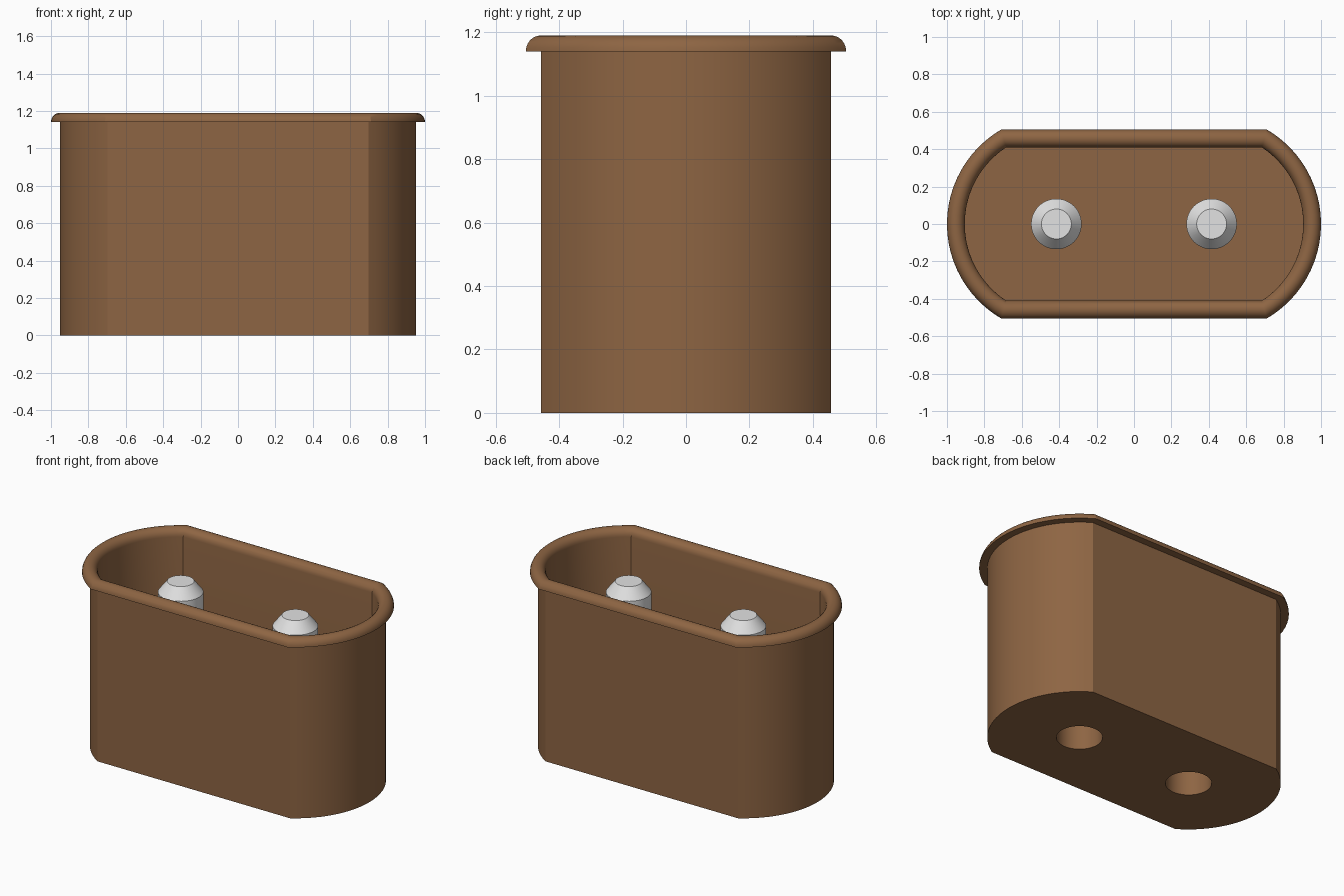
import bpy, bmesh, math

if "Cube" in bpy.data.objects:
    bpy.data.objects.remove(bpy.data.objects["Cube"], do_unlink=True)

PIN_X = 0.415          # pin centres, also the centres of the rounded ends
END_R = 0.5375         # radius of the rounded ends at the middle of the wall
HALF_Y = 0.4575        # half depth between the flat sides
RIM = 0.0475           # half width of the rim
FLOOR = 0.2


def material(name, rgb, rough):
    m = bpy.data.materials.new(name)
    m.use_nodes = True
    m.diffuse_color = (*rgb, 1)
    bsdf = m.node_tree.nodes["Principled BSDF"]
    bsdf.inputs["Base Color"].default_value = (*rgb, 1)
    bsdf.inputs["Roughness"].default_value = rough
    return m


brown = material("brown plastic", (0.27, 0.13, 0.056), 0.6)
silver = material("light grey metal", (0.76, 0.76, 0.76), 0.5)


def outline(offset, z, steps=24):
    """Flat-sided loop with rounded ends, grown outward by offset."""
    r, y = END_R + offset, HALF_Y + offset
    a = math.asin(y / r)
    pts = []
    for side in (0, math.pi):
        sign = math.cos(side)
        for i in range(steps + 1):
            t = side - a + 2 * a * i / steps
            pts.append((sign * PIN_X + r * math.cos(t), r * math.sin(t), z))
    return pts


def circle(x, r, z, steps=48):
    return [(x + r * math.cos(math.tau * i / steps),
             r * math.sin(math.tau * i / steps), z) for i in range(steps)]


def loft(name, loops, mat):
    """Skin a stack of matching loops and cap both ends."""
    bm = bmesh.new()
    rings = [[bm.verts.new(p) for p in loop] for loop in loops]
    n = len(rings[0])
    for low, high in zip(rings, rings[1:]):
        for i in range(n):
            j = (i + 1) % n
            bm.faces.new((low[i], low[j], high[j], high[i]))
    bm.faces.new(rings[0][::-1])
    bm.faces.new(rings[-1])
    bmesh.ops.recalc_face_normals(bm, faces=bm.faces)
    mesh = bpy.data.meshes.new(name)
    bm.to_mesh(mesh)
    bm.free()
    mesh.materials.append(mat)
    obj = bpy.data.objects.new(name, mesh)
    bpy.context.collection.objects.link(obj)
    return obj


def smooth(obj):
    bpy.ops.object.select_all(action="DESELECT")
    obj.select_set(True)
    bpy.context.view_layer.objects.active = obj
    bpy.ops.object.shade_smooth_by_angle(angle=math.radians(25))


# Housing: outer wall, half-round rim, inner wall and floor in one skin
section = [(0, 0), (0, 1.14)]
for i in range(13):
    t = math.pi * i / 12
    section.append((RIM * math.cos(t), 1.14 + 0.05 * math.sin(t)))
section.append((-RIM, FLOOR))
housing = loft("housing", [outline(d, z) for d, z in section], brown)

# Round recesses in the underside
for side, label in ((-1, "right"), (1, "left")):
    x = side * PIN_X
    cutter = loft(label + "_recess_cutter",
                  [circle(x, 0.135, -0.1), circle(x, 0.135, FLOOR - 0.02)], brown)
    cutter.hide_render = True
    cut = housing.modifiers.new(label + "_recess", "BOOLEAN")
    cut.operation = "DIFFERENCE"
    cut.solver = "EXACT"
    cut.object = cutter
    bpy.context.view_layer.objects.active = housing
    bpy.ops.object.modifier_apply(modifier=cut.name)
    bpy.data.objects.remove(cutter, do_unlink=True)
smooth(housing)

# Contact pins with tapered tips
for side, label in ((-1, "right"), (1, "left")):
    x = side * PIN_X
    pin = loft(label + "_pin",
               [circle(x, r, z) for r, z in ((0.135, FLOOR), (0.135, 1.01), (0.08, 1.08))],
               silver)
    smooth(pin)
